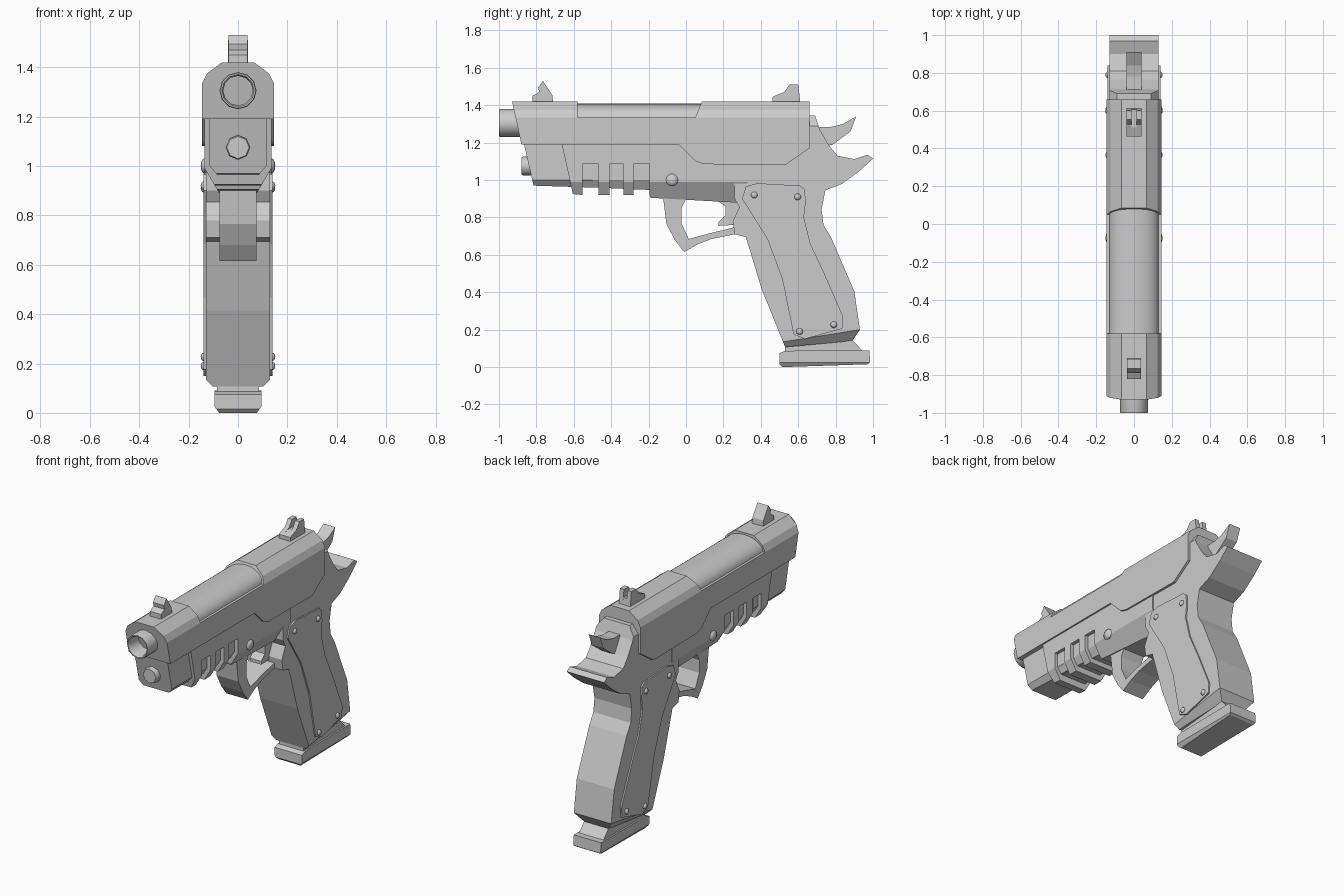
import bpy, bmesh, math
from mathutils import Vector, Matrix

if "Cube" in bpy.data.objects:
    bpy.data.objects.remove(bpy.data.objects["Cube"])


def finish(name, bm, smooth=None):
    bmesh.ops.recalc_face_normals(bm, faces=bm.faces)
    me = bpy.data.meshes.new(name)
    bm.to_mesh(me)
    bm.free()
    if smooth:
        for p in me.polygons:
            p.use_smooth = True
        me.set_sharp_from_angle(angle=math.radians(smooth))
    ob = bpy.data.objects.new(name, me)
    bpy.context.collection.objects.link(ob)
    return ob


def prism(name, pts, x0, x1=None, chops=()):
    """Extrude a (y, z) side profile across x, then slice mirrored chamfers.
    A chop is ((x, z), (x, z), tilt, y): a plane through two cross-section points."""
    if x1 is None:
        x0, x1 = -x0, x0
    bm = bmesh.new()
    f = bm.faces.new([bm.verts.new((x0, y, z)) for y, z in pts])
    ext = bmesh.ops.extrude_face_region(bm, geom=[f])
    verts = [g for g in ext['geom'] if isinstance(g, bmesh.types.BMVert)]
    if f.is_valid and len(f.edges[0].link_faces) < 2:
        bm.faces.remove(f)
        bmesh.ops.holes_fill(bm, edges=bm.edges, sides=0)
    bmesh.ops.translate(bm, vec=(x1 - x0, 0, 0), verts=verts)
    bmesh.ops.recalc_face_normals(bm, faces=bm.faces)
    for p, q, tilt, y in chops:
        nz = -(q[0] - p[0]) / (q[1] - p[1])
        for s in (1, -1):
            bmesh.ops.bisect_plane(bm, geom=bm.verts[:] + bm.edges[:] + bm.faces[:],
                                   plane_co=(s * p[0], y, p[1]),
                                   plane_no=Vector((s, tilt, nz)).normalized(),
                                   clear_outer=True)
            rim = [e for e in bm.edges if e.is_boundary]
            bmesh.ops.holes_fill(bm, edges=rim, sides=0)
    return finish(name, bm)


def lathe(name, prof, z, n):
    """Turn a (y, r) profile about a y axis at height z."""
    bm = bmesh.new()
    vs = [bm.verts.new((0, y, z + r)) for y, r in prof]
    es = [bm.edges.new(e) for e in zip(vs, vs[1:])]
    bmesh.ops.spin(bm, geom=vs + es, cent=(0, 0, z), axis=(0, 1, 0),
                   angle=2 * math.pi, steps=n)
    bmesh.ops.remove_doubles(bm, verts=bm.verts, dist=1e-4)
    return finish(name, bm, 50)


def stud(name, x, y, z, r, depth):
    """Domed screw head facing sideways."""
    bm = bmesh.new()
    m = (Matrix.Translation((x, y, z)) @ Matrix.Diagonal((depth, r, r, 1))
         @ Matrix.Rotation(math.pi / 2, 4, 'Y'))
    bmesh.ops.create_uvsphere(bm, u_segments=10, v_segments=6, radius=1, matrix=m)
    finish(name, bm, 50)


# Slide with top cut-out and chamfered shoulders
prism("slide", [(-.93, 1.42), (-.58, 1.42), (-.58, 1.335), (.05, 1.335), (.085, 1.42),
                (.66, 1.42), (.66, 1.17), (.53, 1.08), (.10, 1.085), (.05, 1.10),
                (-.04, 1.19), (-.88, 1.19)], .145,
      chops=[((.065, 1.42), (.125, 1.375), 0, 0), ((.125, 1.375), (.145, 1.335), 0, 0)])

# Barrel showing through the cut-out
bm = bmesh.new()
arc = [(.13 * math.cos(a), 1.333 + .075 * math.sin(a))
       for a in (math.pi * i / 12 for i in range(13))]
face = bm.faces.new([bm.verts.new((x, -.6, z)) for x, z in arc])
new = bmesh.ops.extrude_face_region(bm, geom=[face], use_keep_orig=True)
bmesh.ops.translate(bm, vec=(0, .71, 0),
                    verts=[g for g in new['geom'] if isinstance(g, bmesh.types.BMVert)])
finish("barrel_cover", bm, 40)

# Muzzle and guide rod
lathe("muzzle", [(-.7, 0), (-.7, .06), (-.985, .06), (-1.0, .066), (-1.0, .072),
                 (-.99, .075), (-.85, .075)], 1.305, 12)
lathe("guide_rod", [(-.88, 0), (-.88, .045), (-.87, .05), (-.8, .05)], 1.075, 8)

# Sights
prism("front_sight", [(-.82, 1.41), (-.82, 1.45), (-.785, 1.47), (-.79, 1.495), (-.765, 1.53),
                      (-.715, 1.455), (-.71, 1.41)], .038)
rear = [(.463, 1.41), (.463, 1.445), (.525, 1.47), (.553, 1.51), (.60, 1.51), (.612, 1.41)]
for s in (1, -1):
    prism("rear_sight_ear", rear, s * .012, s * .04)
prism("rear_sight_base", rear[:2] + [(.51, 1.462), (.605, 1.462), (.612, 1.41)], .012)

# Dust cover nose
prism("frame_nose", [(-.868, 1.2), (-.5, 1.2), (-.5, .96), (-.815, .97)], .115,
      chops=[((.115, 1.0), (.085, .965), 0, 0)])

# Frame with accessory rail slots
comb = [(-.665, 1.2), (-.655, 1.15), (-.605, .925)]
for a, b in ((-.553, -.468), (-.41, -.334), (-.28, -.195)):
    comb += [(a, .92), (a, 1.085), (b, 1.085), (b, .92)]
comb += [(-.19, .905), (.26, .88), (.33, .88), (.33, 1.15), (.05, 1.15), (-.04, 1.2)]
chamfer = [((.135, .99), (.085, .905), 0, 0)]
prism("frame", comb, .135, chops=chamfer)
prism("rail_core", [(-.62, 1.15), (-.15, 1.15), (-.15, .945), (-.60, .965)], .113,
      chops=[((.113, 1.0), (.085, .955), 0, 0)])

# Grip, rear frame and beavertail in one profile
prism("grip_frame", [(.26, 1.15), (.60, 1.345), (.69, 1.345), (.715, 1.27), (.765, 1.185),
                     (.81, 1.13), (.90, 1.112), (.97, 1.135), (1.0, 1.115), (.93, 1.05),
                     (.835, .98), (.745, .945), (.725, .845), (.735, .76), (.775, .695),
                     (.90, .405), (.93, .20), (.89, .14), (.53, .107), (.405, .415),
                     (.32, .695), (.26, .71), (.25, .78), (.285, .855), (.26, .90)], .13,
      chops=[((.13, 1.29), (.09, 1.345), 0, 0), ((.13, .14), (.085, .09), .142, .55)])

# Hammer, trigger and guard
prism("hammer", [(.66, 1.28), (.78, 1.285), (.84, 1.30), (.91, 1.34), (.88, 1.26),
                 (.785, 1.19), (.70, 1.17)], .04)
prism("trigger", [(.15, .90), (.21, .86), (.21, .81), (.175, .775), (.175, .755),
                  (.255, .76), (.29, .85), (.27, .90)], .04)
prism("trigger_guard", [(-.125, .93), (-.105, .765), (-.06, .68), (-.01, .615), (.06, .655),
                        (.135, .685), (.26, .71), (.33, .70), (.33, .75), (.25, .745),
                        (.125, .715), (.015, .685), (-.025, .77), (-.025, .85),
                        (0, .90), (0, .93)], .075)

# Magazine foot
prism("magazine_neck", [(.53, .13), (.53, .08), (.95, .08), (.89, .145)], .085)
prism("magazine_base", [(.50, .075), (.53, .087), (.98, .09), (.985, .025), (.97, .015),
                        (.515, 0), (.50, .015)], .095,
      chops=[((.095, .025), (.08, .005), 0, 0)])

# Grip panels, screws and frame pins on both sides
panel = [(.32, .965), (.38, .983), (.61, .97), (.635, .95), (.64, .88), (.63, .80),
         (.665, .66), (.74, .50), (.84, .27), (.835, .205), (.635, .15), (.575, .175),
         (.515, .47), (.435, .685), (.30, .90)]
for s in (1, -1):
    prism("grip_panel", panel, s * .115, s * .139)
    for y, z in ((.365, .92), (.597, .91), (.79, .227), (.607, .19)):
        stud("panel_screw", s * .139, y, z, .018, .012)
    stud("frame_pin", s * .135, -.075, 1.0, .033, .016)
